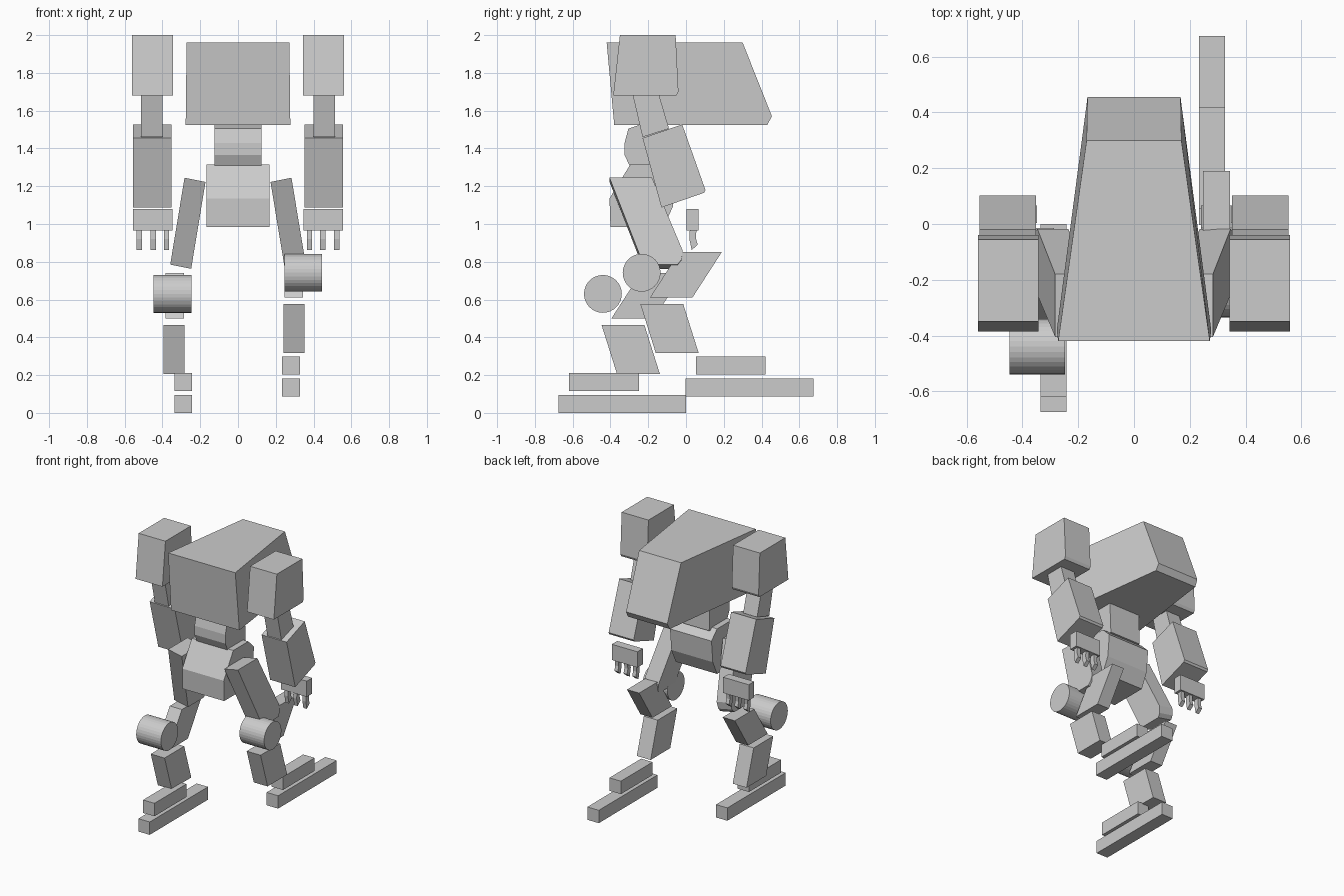
import bpy, bmesh, math

if "Cube" in bpy.data.objects:
    bpy.data.objects.remove(bpy.data.objects["Cube"])

metal = bpy.data.materials.new("plain grey")
metal.diffuse_color = (0.6, 0.6, 0.6, 1)
metal.use_nodes = True
metal.node_tree.nodes["Principled BSDF"].inputs["Base Color"].default_value = metal.diffuse_color


def finish(name, bm):
    bmesh.ops.recalc_face_normals(bm, faces=bm.faces)
    me = bpy.data.meshes.new(name)
    bm.to_mesh(me)
    bm.free()
    me.materials.append(metal)
    ob = bpy.data.objects.new(name, me)
    bpy.context.collection.objects.link(ob)
    return ob


def prism(name, profile, x0, x1, shape=None):
    """Extrude a (y, z) profile from x0 to x1; shape(x, y, z) can bend the points."""
    bm = bmesh.new()
    rings = []
    for x in (x0, x1):
        pts = [(x, y, z) for y, z in profile]
        rings.append([bm.verts.new(shape(*p) if shape else p) for p in pts])
    a, b = rings
    bm.faces.new(a)
    bm.faces.new(b[::-1])
    n = len(a)
    for i in range(n):
        j = (i + 1) % n
        bm.faces.new((a[i], b[i], b[j], a[j]))
    return finish(name, bm)


def box(name, x0, x1, y0, y1, z0, z1):
    return prism(name, [(y0, z0), (y1, z0), (y1, z1), (y0, z1)], x0, x1)


def knee(name, x0, x1, y, z, r=0.1, sides=32):
    ring = [(y + r * math.cos(2 * math.pi * i / sides),
             z + r * math.sin(2 * math.pi * i / sides)) for i in range(sides)]
    return prism(name, ring, x0, x1)


# Torso: wide at the front, narrowing to the back
half_width = {-0.42: 0.272, 0.3: 0.17, 0.455: 0.167, 0.43: 0.17, -0.38: 0.277}
prism("torso", [(-0.42, 1.96), (0.3, 1.96), (0.455, 1.57), (0.43, 1.525), (-0.38, 1.525)],
      -1, 1, lambda x, y, z: (x * half_width[y], y, z))

# Waist and pelvis
prism("waist", [(-0.305, 1.505), (-0.23, 1.53), (-0.1, 1.53), (-0.09, 1.3),
                (-0.295, 1.3), (-0.325, 1.365), (-0.325, 1.43)], -0.125, 0.125)
prism("pelvis", [(-0.295, 1.315), (-0.12, 1.315), (-0.055, 1.25), (-0.07, 1.09),
                 (-0.12, 0.985), (-0.4, 0.985), (-0.405, 1.135)], -0.168, 0.168)

for side, s in (("left", -1), ("right", 1)):
    # Arm
    prism(side + "_shoulder", [(-0.35, 2.0), (-0.055, 2.0), (-0.04, 1.7),
                               (-0.05, 1.68), (-0.385, 1.68)], s * 0.343, s * 0.56)
    prism(side + "_upper_arm", [(-0.3, 1.76), (-0.165, 1.76), (-0.09, 1.505),
                                (-0.23, 1.46)], s * 0.4, s * 0.513)
    prism(side + "_forearm", [(-0.23, 1.455), (-0.02, 1.527), (0.103, 1.18),
                              (0.095, 1.165), (-0.13, 1.087)], s * 0.352, s * 0.555)
    # Hand with three bent fingers
    box(side + "_hand", s * 0.348, s * 0.555, 0.003, 0.066, 0.965, 1.08)
    for i, x in enumerate((0.378, 0.449, 0.523)):
        prism(f"{side}_finger_{i + 1}", [(0.02, 0.965), (0.055, 0.965), (0.052, 0.925),
                                         (0.062, 0.89), (0.03, 0.862), (0.018, 0.92)],
              s * (x - 0.014), s * (x + 0.014))
    # Thigh, leaning outward towards the knee
    prism(side + "_thigh", [(-0.405, 1.245), (-0.18, 1.245), (-0.018, 0.86),
                            (-0.025, 0.81), (-0.045, 0.785), (-0.225, 0.785)],
          s * 0.172, s * 0.283,
          lambda x, y, z, s=s: (x + s * 0.165 * (1.245 - z), y,
                                z - 0.2 * (0.283 - abs(x))))


def lower_leg(side, knee_x, link_x, shin_x, foot_x, dy, dz, toe):
    """Lower leg parts; dy, dz move the stepping leg back and up."""
    def moved(p):
        return [(y + dy, z + dz) for y, z in p]
    knee(side + "_knee_drum", *knee_x, -0.44 + dy, 0.63 + dz)
    prism(side + "_knee_link", moved([(-0.24, 0.74), (-0.015, 0.74),
                                      (-0.17, 0.5), (-0.395, 0.5)]), *link_x)
    prism(side + "_shin", moved([(-0.447, 0.465), (-0.22, 0.465),
                                 (-0.138, 0.205), (-0.365, 0.205)]), *shin_x)
    z = toe["z"]
    box(side + "_foot_plate", *foot_x, *toe["sole"], z, z + 0.094)
    box(side + "_foot_block", *foot_x, *toe["block"], z + 0.115, z + 0.21)


lower_leg("left", (-0.447, -0.247), (-0.385, -0.287), (-0.394, -0.282), (-0.335, -0.243),
          0, 0, {"z": 0.0, "sole": (-0.675, 0.0), "block": (-0.62, -0.25)})
lower_leg("right", (0.246, 0.446), (0.247, 0.345), (0.24, 0.352), (0.234, 0.327),
          0.205, 0.112, {"z": 0.088, "sole": (-0.003, 0.675), "block": (0.053, 0.42)})
